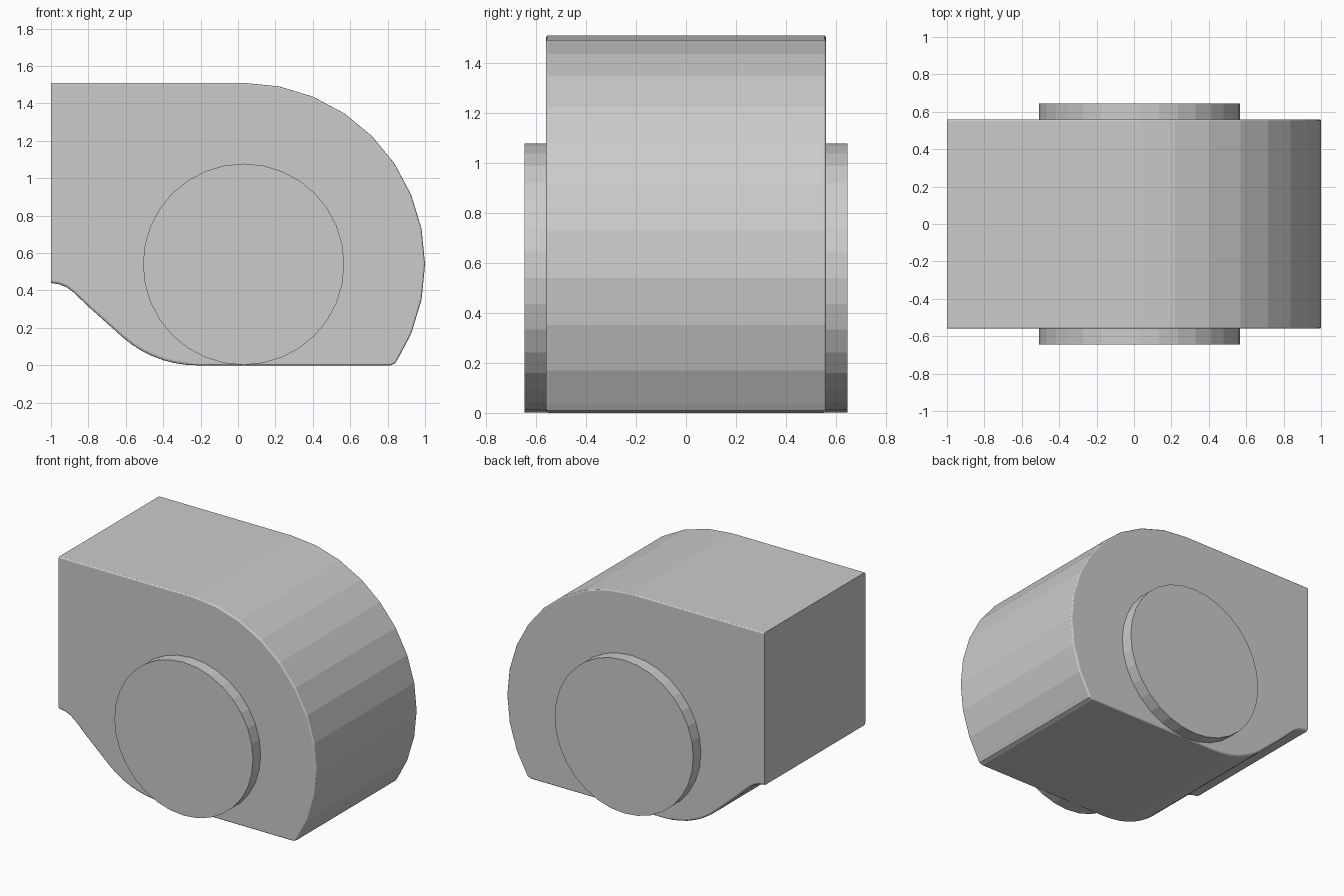
import bpy, bmesh, math

if "Cube" in bpy.data.objects:
    bpy.data.objects.remove(bpy.data.objects["Cube"])

CX, CZ = 0.03, 0.54      # shared axis of the drum and the rounded back
R_BODY, R_DRUM = 0.97, 0.538
HALF_BODY, HALF_DRUM = 0.56, 0.645
STEP = math.radians(11.25)


def arc(cx, cz, r, a0, a1, n):
    return [(cx + r * math.cos(math.radians(a0 + (a1 - a0) * i / n)),
             cz + r * math.sin(math.radians(a0 + (a1 - a0) * i / n))) for i in range(n + 1)]


def prism(name, profile, half):
    """Extrude an xz profile symmetrically along y."""
    bm = bmesh.new()
    face = bm.faces.new([bm.verts.new((x, -half, z)) for x, z in profile])
    ext = bmesh.ops.extrude_face_region(bm, geom=[face], use_keep_orig=True)
    for v in ext["geom"]:
        if isinstance(v, bmesh.types.BMVert):
            v.co.y = half
    bmesh.ops.recalc_face_normals(bm, faces=bm.faces[:])
    # Weight the long rim edges for rounding; skip the flat end at x = -1
    layer = bm.edges.layers.float.new("bevel_weight_edge")
    for e in bm.edges:
        a, b = (v.co for v in e.verts)
        if abs(a.y - b.y) < 1e-4 and max(a.x, b.x) > -0.99:
            mid = (a + b) / 2
            e[layer] = 1.0 if mid.x < -0.3 and mid.z < 0.6 else 0.62
    mesh = bpy.data.meshes.new(name)
    bm.to_mesh(mesh)
    bm.free()
    obj = bpy.data.objects.new(name, mesh)
    bpy.context.collection.objects.link(obj)
    return obj


# Housing: flat top, rounded back, flat base and an S-curved underside
profile = [(-1, 1.51)]
profile += arc(CX, CZ, R_BODY, 90, 0, 8)
profile += [(CX + R_BODY * math.cos(-STEP * k), CZ + R_BODY * math.sin(-STEP * k)) for k in (1, 2)]
profile += [(0.855, 0.035), (0.84, 0.01), (0.815, 0.0)]
profile += arc(-0.22, 0.60, 0.60, -90, -131, 7)
profile += [(-0.79, 0.305)]
profile += [(-0.88, 0.39), (-0.915, 0.417), (-0.955, 0.433), (-1, 0.44)]
housing = prism("housing", profile, HALF_BODY)
mod = housing.modifiers.new("rounded_rims", "BEVEL")
mod.limit_method = "WEIGHT"
mod.width = 0.085
mod.segments = 5

# Drum: round boss passing through both sides
bpy.ops.mesh.primitive_cylinder_add(vertices=32, radius=R_DRUM, depth=2 * HALF_DRUM,
                                    location=(CX, 0, CZ), rotation=(math.pi / 2, 0, 0))
bpy.context.object.name = "side_drum"
